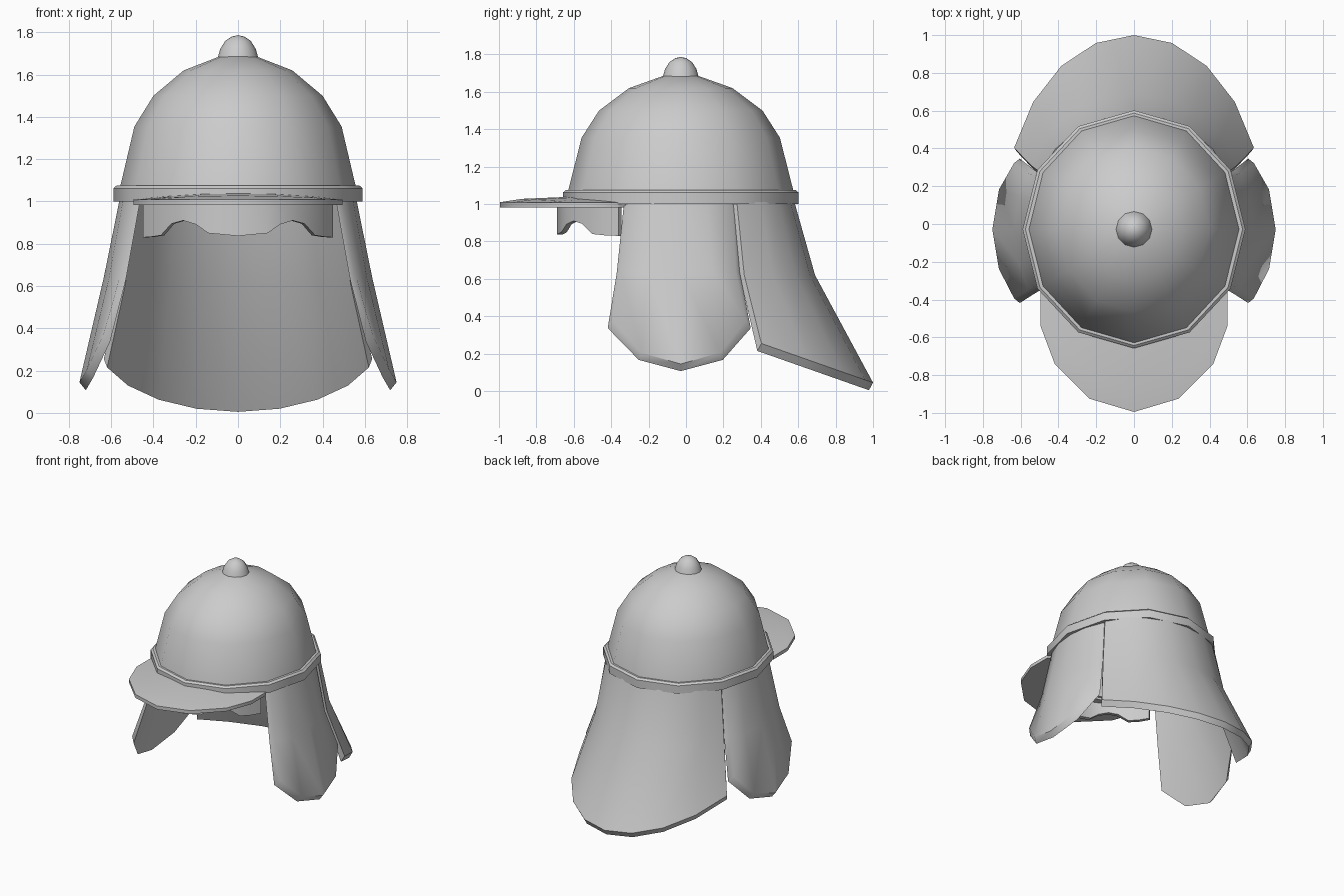
import bpy, bmesh, math

if "Cube" in bpy.data.objects:
    bpy.data.objects.remove(bpy.data.objects["Cube"])

CY = -0.028  # helmet axis in y
SIDES = 12

grey = bpy.data.materials.new("plain grey")
grey.diffuse_color = (0.6, 0.6, 0.6, 1)
grey.use_nodes = True
grey.node_tree.nodes["Principled BSDF"].inputs["Base Color"].default_value = grey.diffuse_color


def finish(name, bm, angle=40):
    bmesh.ops.remove_doubles(bm, verts=bm.verts, dist=1e-5)
    bmesh.ops.recalc_face_normals(bm, faces=bm.faces)
    me = bpy.data.meshes.new(name)
    bm.to_mesh(me)
    bm.free()
    me.materials.append(grey)
    ob = bpy.data.objects.new(name, me)
    bpy.context.collection.objects.link(ob)
    bpy.ops.object.select_all(action='DESELECT')
    ob.select_set(True)
    bpy.context.view_layer.objects.active = ob
    bpy.ops.object.shade_smooth_by_angle(angle=math.radians(angle))
    return ob


def lathe(name, profile, closed=True):
    """Elliptical revolve of (x radius, y radius, z) points."""
    bm = bmesh.new()
    rings = []
    for rx, ry, z in profile:
        if rx == 0:
            rings.append([bm.verts.new((0, CY, z))] * SIDES)
        else:
            rings.append([bm.verts.new((rx * math.sin(a), CY + ry * math.cos(a), z))
                          for a in (2 * math.pi * i / SIDES for i in range(SIDES))])
    pairs = list(zip(rings, rings[1:]))
    if closed:
        pairs.append((rings[-1], rings[0]))
    for a, b in pairs:
        for i in range(SIDES):
            j = (i + 1) % SIDES
            vs = list(dict.fromkeys((a[i], a[j], b[j], b[i])))
            if len(vs) > 2:
                bm.faces.new(vs)
    return finish(name, bm)


def shell(name, outer, inner):
    """Plate between two equal grids of points, closed around the rim."""
    bm = bmesh.new()
    A = [[bm.verts.new(p) for p in row] for row in outer]
    B = [[bm.verts.new(p) for p in row] for row in inner]
    n, m = len(A), len(A[0])
    for G in (A, B):
        for r in range(n - 1):
            for c in range(m - 1):
                bm.faces.new((G[r][c], G[r][c + 1], G[r + 1][c + 1], G[r + 1][c]))
    rim = [(0, c) for c in range(m)] + [(r, m - 1) for r in range(1, n)]
    rim += [(n - 1, c) for c in range(m - 2, -1, -1)] + [(r, 0) for r in range(n - 2, 0, -1)]
    for (r, c), (s, d) in zip(rim, rim[1:] + rim[:1]):
        bm.faces.new((A[r][c], A[s][d], B[s][d], B[r][c]))
    return finish(name, bm)


# Hollow domed bowl
bowl = [(0.565, 0.61, 1.03), (0.555, 0.60, 1.08), (0.49, 0.53, 1.355), (0.40, 0.437, 1.50),
        (0.257, 0.277, 1.62), (0.09, 0.095, 1.685), (0, 0, 1.69)]
lining = [(max(x - 0.03, 0), max(y - 0.03, 0), z - (0.03 if z > 1.04 else 0)) for x, y, z in bowl]
lathe("bowl", bowl + lining[::-1])

# Rim band around the bowl
lathe("rim_band", [(0.59, 0.63, 1.0), (0.59, 0.63, 1.062), (0.575, 0.615, 1.075),
                   (0.54, 0.585, 1.075), (0.53, 0.575, 1.0)])

# Top knob
lathe("knob", [(0.096, 0.096, 1.68), (0.084, 0.084, 1.722), (0.06, 0.06, 1.76),
               (0.03, 0.03, 1.78), (0, 0, 1.787)], closed=False)

# Neck guard: three flared rows around the back
outer = []
for a, b, c, z in [(0.53, 0.48, 0.10, 1.01), (0.585, 0.59, 0.10, 0.62), (0.68, 0.93, 0.07, None)]:
    row = []
    for i in range(-4, 5):
        t = math.radians(69) * i / 4
        zz = z if z else 0.045 + 0.21 * (1 - math.cos(t)) / 0.642
        row.append((a * math.sin(t), c + b * math.cos(t), zz))
    outer.append(row)
inner = [[(x * 0.975, y - 0.022, z - (0.04 if z < 0.5 else 0.01)) for x, y, z in row] for row in outer]
shell("neck_guard", outer, inner)

# Cheek guards: rows of (x, y offset, z) from front edge to back edge
rows = [[(0.495, -0.285, 1.0), (0.545, -0.15, 1.0), (0.562, 0, 1.0), (0.545, 0.14, 1.0), (0.495, 0.275, 1.0)],
        [(0.56, -0.32, 0.64), (0.61, -0.18, 0.64), (0.635, 0, 0.64), (0.61, 0.17, 0.64), (0.56, 0.295, 0.64)],
        [(0.635, -0.365, 0.375), (0.715, -0.21, 0.205), (0.75, 0, 0.145), (0.715, 0.21, 0.205), (0.635, 0.35, 0.375)]]
for side, label in ((1, "right"), (-1, "left")):
    outer = [[(side * x, CY + y, z) for x, y, z in row] for row in rows]
    inner = [[(side * (x - 0.03), CY + y * 1.07, z - (0.038 if z < 0.5 else 0.008)) for x, y, z in row]
             for row in rows]
    shell("cheek_guard_" + label, outer, inner)


# Visor: shallow domed plate from rim to outer edge
def both(half):
    return [(-x, y) for x, y in half[::-1]] + half[1:]


edge = both([(0, -0.995), (0.235, -0.925), (0.42, -0.74), (0.495, -0.54), (0.495, -0.365)])
root = both([(0, -0.60), (0.16, -0.575), (0.30, -0.51), (0.40, -0.42), (0.46, -0.32)])
top, under = [], []
for f, z in ((0, 1.01), (0.3, 1.028), (1, 1.04)):
    pts = [(ex + (rx - ex) * f, ey + (ry - ey) * f) for (ex, ey), (rx, ry) in zip(edge, root)]
    top.append([(x, y, 1.008 + (z - 1.008) * (1 - (x / 0.5) ** 2)) for x, y in pts])
    under.append([(x, y, 0.983) for x, y in pts])
shell("visor", top, under)

# Brow guard under the visor with two scalloped arches
scallop = [(0, 0.837), (0.14, 0.85), (0.20, 0.892), (0.26, 0.91), (0.315, 0.895),
           (0.365, 0.84), (0.41, 0.833), (0.45, 0.83)]
line = both(scallop)


def brow(k):
    pts = [(x * k, -0.03 - 0.66 * k * math.sqrt(1 - (x / 0.52) ** 2), z) for x, z in line]
    return [[(x, y, 0.99) for x, y, z in pts], pts]


shell("brow_guard", brow(1), brow(0.955))
